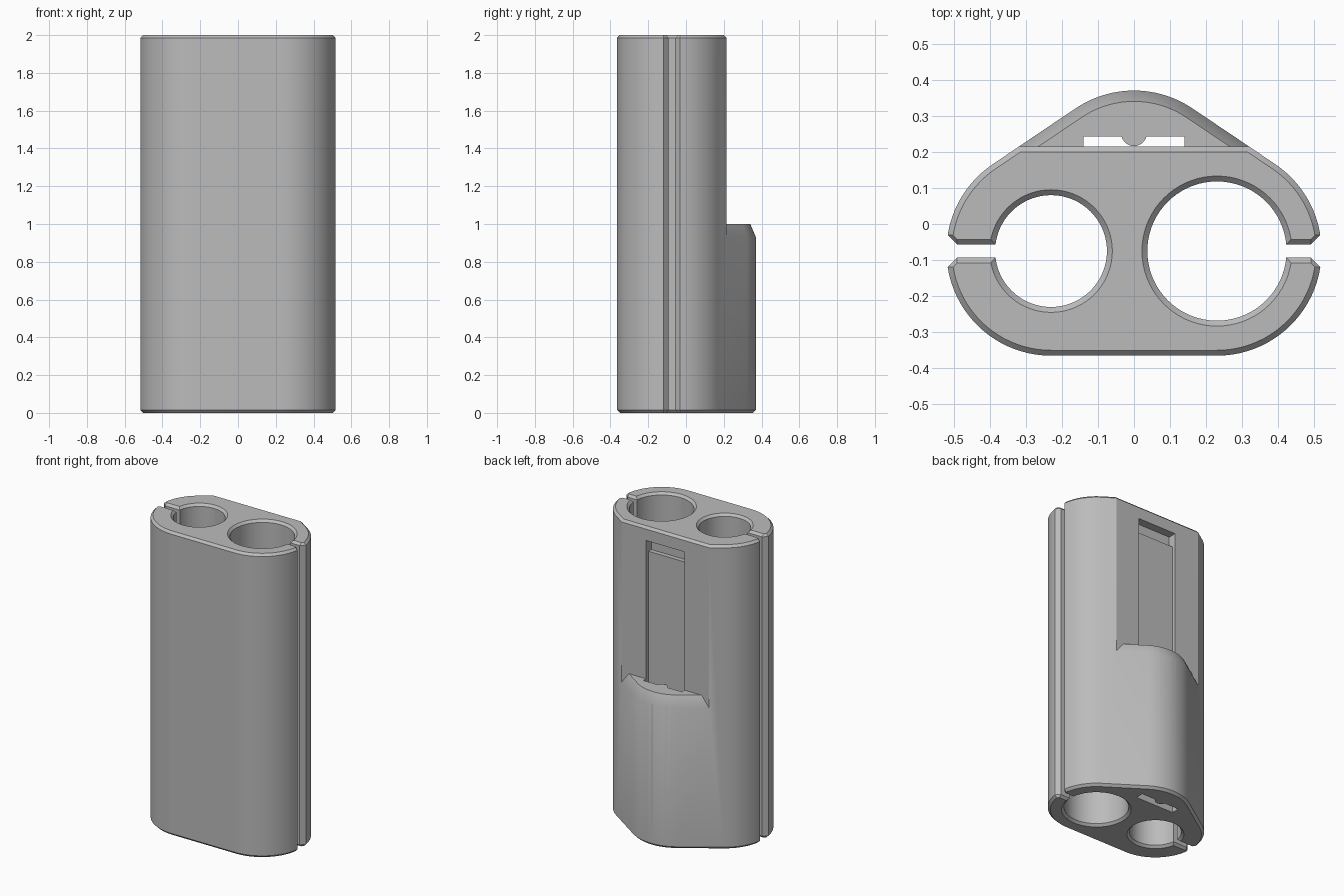
import bpy, bmesh
from math import sin, cos, pi, atan2

cube = bpy.data.objects.get("Cube")
if cube:
    bpy.data.objects.remove(cube, do_unlink=True)

HEIGHT = 2.0
BEVEL = 0.015
MID_Y = -0.075      # line through both bores
BORE_X = 0.23
BACK_Y = 0.08       # centre of the rear bulge
ROUND = 0.29        # outer corner radius
FLAT_Y = 0.215      # flat upper back
GAP = 0.0175        # half width of the side slits

grey = bpy.data.materials.new("light_grey")
grey.use_nodes = True
grey.diffuse_color = (0.5, 0.5, 0.5, 1)
grey.node_tree.nodes["Principled BSDF"].inputs["Base Color"].default_value = (0.5, 0.5, 0.5, 1)


def loft(name, rings):
    """Solid skinned through rings of equal point count."""
    bm = bmesh.new()
    loops = [[bm.verts.new(p) for p in ring] for ring in rings]
    n = len(loops[0])
    for low, high in zip(loops, loops[1:]):
        for i in range(n):
            j = (i + 1) % n
            bm.faces.new((low[i], low[j], high[j], high[i]))
    bm.faces.new(loops[0][::-1])
    bm.faces.new(loops[-1])
    bmesh.ops.recalc_face_normals(bm, faces=bm.faces)
    mesh = bpy.data.meshes.new(name)
    bm.to_mesh(mesh)
    bm.free()
    mesh.materials.append(grey)
    obj = bpy.data.objects.new(name, mesh)
    bpy.context.collection.objects.link(obj)
    return obj


def stack(name, outline, levels):
    """Loft of outline(offset) at each (z, offset) level."""
    return loft(name, [[(x, y, z) for x, y in outline(off)] for z, off in levels])


def arc(cx, cy, r, start, end, steps):
    return [(cx + r * cos(start + (end - start) * i / steps),
             cy + r * sin(start + (end - start) * i / steps)) for i in range(steps + 1)]


def cut(target, cutter):
    cutter.hide_render = True
    mod = target.modifiers.new("cut", "BOOLEAN")
    mod.operation = "DIFFERENCE"
    mod.solver = "EXACT"
    mod.object = cutter
    bpy.context.view_layer.objects.active = target
    bpy.ops.object.modifier_apply(modifier=mod.name)
    bpy.data.objects.remove(cutter, do_unlink=True)


def hull(off):
    """Rounded triangle wrapped around three equal circles."""
    lean = atan2(BORE_X, BACK_Y - MID_Y)
    r = ROUND + off
    return (arc(BORE_X, MID_Y, r, -pi / 2, lean, 36)
            + arc(0, BACK_Y, r, lean, pi - lean, 18)
            + arc(-BORE_X, MID_Y, r, pi - lean, 1.5 * pi, 36))


# Cutter levels that flare at both ends to leave a bevel
over = 0.02
flared = [(-over, BEVEL + over), (BEVEL, 0), (HEIGHT - BEVEL, 0),
          (HEIGHT + over, BEVEL + over)]

# Main body with bevelled rims
body = stack("holder_body", hull, [(0, -BEVEL), (BEVEL, 0), (HEIGHT - BEVEL, 0),
                                   (HEIGHT, -BEVEL)])

# Flat upper back, leaving a bulge with a sloped shoulder below
profile = [(FLAT_Y, 0.88), (0.6, 0.88), (0.6, 2.1), (FLAT_Y - 0.115, 2.1),
           (FLAT_Y, HEIGHT - BEVEL)]
back_cutter = loft("back_cutter", [[(x, y, z) for y, z in profile] for x in (-0.7, 0.7)])
cut(back_cutter, stack("shoulder", hull, [(0.8, 0.056), (1.0, -0.03)]))
cut(body, back_cutter)

# Two bores of different size
for name, x, radius in (("small_bore", -BORE_X, 0.155), ("large_bore", BORE_X, 0.193)):
    cut(body, stack(name, lambda off: arc(x, MID_Y, radius + off, 0, 2 * pi, 72)[:-1], flared))

# Side slits with a flared mouth
for side in (-1, 1):
    def slit(off):
        half = [(0.25, GAP + off), (0.49, GAP + off), (0.56, GAP + off + 0.07)]
        loop = half + [(x, -y) for x, y in reversed(half)]
        return [(side * x, MID_Y + y) for x, y in loop]
    cut(body, stack("side_slit", slit, flared))


# Clip channel with a central rib on its rear wall
def channel(off):
    rib = arc(0, 0.252, 0.036, -0.25, -pi + 0.25, 12)
    return [(-0.14, 0.19), (0.14, 0.19), (0.14, 0.243)] + rib + [(-0.14, 0.243)]


cut(body, stack("clip_channel", channel, [(-0.1, 0), (1.87, 0)]))


# Deeper catch pocket at the top of the channel
def pocket(off):
    return [(-0.14, 0.16), (0.14, 0.16), (0.14, 0.3), (-0.14, 0.3)]


cut(body, stack("catch_pocket", pocket, [(1.83, 0), (1.91, 0)]))

# Smooth curved walls, crisp edges
bpy.ops.object.select_all(action="DESELECT")
body.select_set(True)
bpy.context.view_layer.objects.active = body
bpy.ops.object.shade_smooth_by_angle(angle=0.45)
